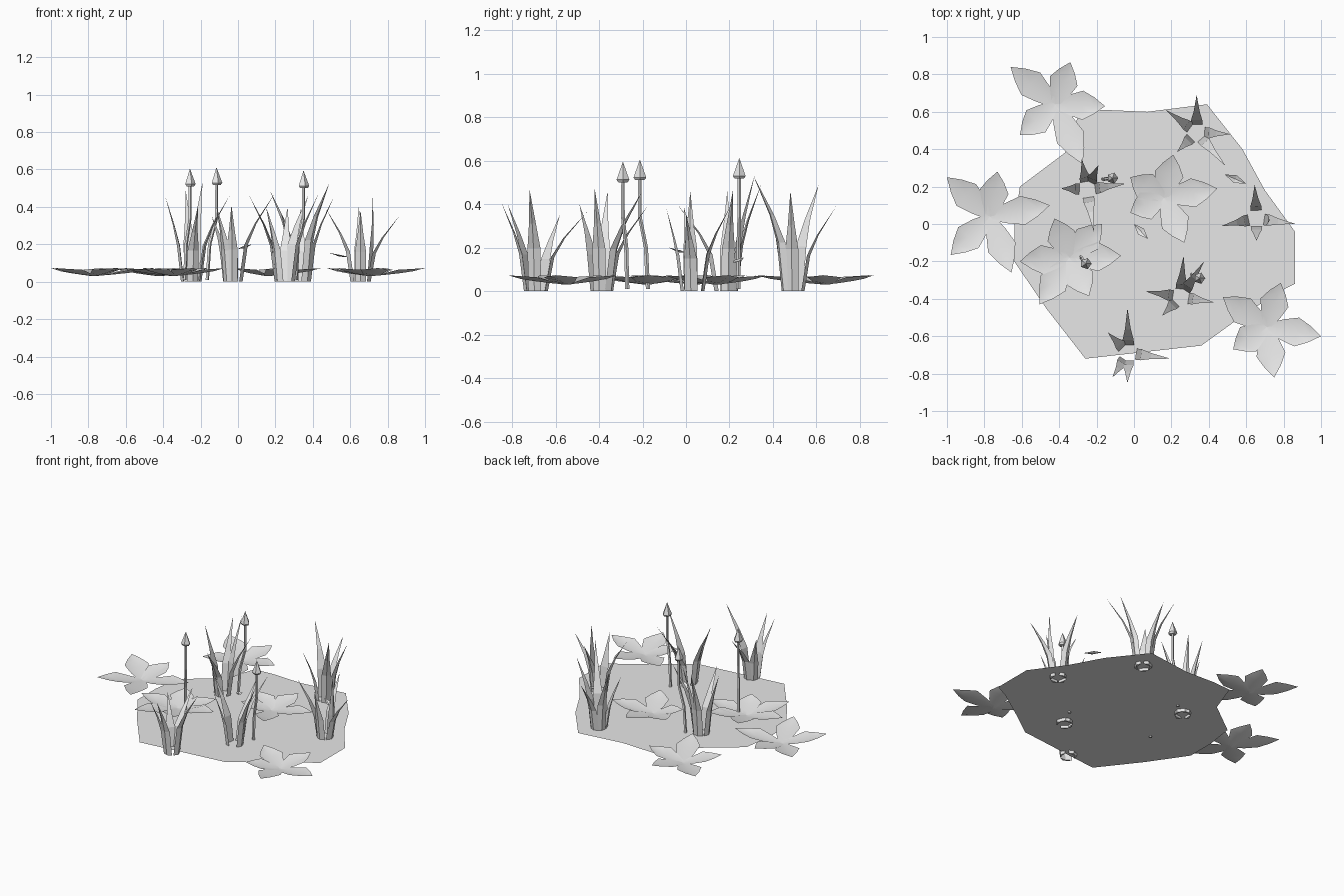
import bpy, math
from mathutils import Vector

if "Cube" in bpy.data.objects:
    bpy.data.objects.remove(bpy.data.objects["Cube"])

grey = bpy.data.materials.new("pale_grey")
grey.diffuse_color = (0.8, 0.8, 0.8, 1)
grey.use_nodes = True
grey.node_tree.nodes["Principled BSDF"].inputs["Base Color"].default_value = grey.diffuse_color


def make(name, verts, faces, smooth=False):
    me = bpy.data.meshes.new(name)
    me.from_pydata([tuple(v) for v in verts], [], faces)
    me.materials.append(grey)
    me.validate()
    ob = bpy.data.objects.new(name, me)
    bpy.context.collection.objects.link(ob)
    if smooth:
        for p in me.polygons:
            p.use_smooth = True
    return ob


def loft(verts, faces, sections):
    """Bridge rings of points; a ring holding one point becomes an apex."""
    prev = None
    for ring in sections:
        cur = list(range(len(verts), len(verts) + len(ring)))
        verts += ring
        if prev:
            n = len(prev)
            for i in range(n):
                j = (i + 1) % n
                if len(cur) == 1:
                    faces.append((prev[i], prev[j], cur[0]))
                else:
                    faces.append((prev[i], prev[j], cur[j], cur[i]))
        else:
            faces.append(tuple(reversed(cur)))
        prev = cur


# Flat irregular water patch
outline = [(-0.29, 0.6), (-0.16, 0.61), (0.07, 0.60), (0.39, 0.64), (0.58, 0.40),
           (0.70, 0.18), (0.86, -0.04), (0.86, -0.32), (0.76, -0.37), (0.54, -0.52),
           (0.36, -0.65), (-0.26, -0.72), (-0.47, -0.45), (-0.64, -0.20),
           (-0.64, 0.0), (-0.61, 0.20), (-0.37, 0.38)]
outline.reverse()
make("water_patch", [(x, y, 0.02) for x, y in outline], [tuple(reversed(range(len(outline))))])


# Star-shaped floating leaves: folded petals that rise towards their tips
def floating_leaf(name, centre, tips):
    verts, faces = [], []
    c = Vector((*centre, 0.03))
    for tip in tips:
        t = Vector((*tip, 0.073))
        flat = Vector((t.x - c.x, t.y - c.y, 0))
        side = Vector((-flat.y, flat.x, 0)).normalized()
        rows = [(0.0, 0.02, 0.03, 0.03), (0.28, 0.055, 0.037, 0.045),
                (0.55, 0.078, 0.046, 0.064), (0.78, 0.045, 0.056, 0.068)]
        b = len(verts)
        for f, w, zm, ze in rows:
            p = c + flat * f
            for s in (1, 0, -1):
                q = p + side * w * s
                q.z = ze if s else zm
                verts.append(q)
        verts.append(t)
        for r in range(3):
            for k in range(2):
                i = b + r * 3 + k
                faces.append((i, i + 1, i + 4, i + 3))
        faces += [(b + 9, b + 10, b + 12), (b + 10, b + 11, b + 12)]
    make(name, verts, faces, True)


leaves = [
    ((-0.42, 0.64), [(-0.66, 0.84), (-0.34, 0.865), (-0.155, 0.63), (-0.275, 0.32), (-0.61, 0.475)]),
    ((-0.77, 0.04), [(-1.0, 0.25), (-0.73, 0.28), (-0.45, 0.10), (-0.655, -0.26), (-0.98, -0.165)]),
    ((-0.345, -0.18), [(-0.61, -0.20), (-0.425, 0.03), (-0.17, 0.0), (-0.07, -0.17),
                       (-0.24, -0.385), (-0.505, -0.43)]),
    ((0.16, 0.14), [(0.21, 0.37), (0.445, 0.19), (0.27, -0.10), (-0.02, 0.06), (-0.02, 0.25)]),
    ((0.71, -0.55), [(0.785, -0.315), (1.0, -0.6), (0.75, -0.82), (0.53, -0.67), (0.475, -0.39)]),
]
for i, (c, tips) in enumerate(leaves):
    floating_leaf(f"floating_leaf_{i + 1}", c, tips)


# Reed clumps: five tapered three-sided blades around a small open pentagon
def reed_clump(name, centre, tips):
    verts, faces = [], []
    c = Vector((*centre, 0))
    for x, y, z in tips:
        d = Vector((x, y, 0)) - c
        reach = d.length
        d.normalize()
        side = Vector((-d.y, d.x, 0))
        sections = []
        for r, h, w in ((0.04, 0.0, 0.03), (0.05 + reach * 0.08, z * 0.42, 0.03),
                        (0.04 + reach * 0.36, z * 0.66, 0.016)):
            p = c + d * r + Vector((0, 0, h))
            sections.append([p + side * w, p - side * w, p + d * w * 0.5])
        sections.append([Vector((x, y, z))])
        loft(verts, faces, sections)
    make(name, verts, faces)


clumps = [
    ((0.335, 0.49), [(0.17, 0.61, 0.49), (0.335, 0.69, 0.39), (0.515, 0.48, 0.46),
                     (0.49, 0.31, 0.53), (0.23, 0.385, 0.37)]),
    ((0.655, 0.03), [(0.645, 0.21, 0.40), (0.865, 0.0, 0.355), (0.655, -0.09, 0.38),
                     (0.47, -0.01, 0.39), (0.72, 0.02, 0.46)]),
    ((0.25, -0.39), [(0.265, -0.17, 0.40), (0.375, -0.2, 0.46), (0.06, -0.36, 0.46),
                     (0.15, -0.49, 0.40), (0.43, -0.42, 0.47)]),
    ((-0.03, -0.69), [(-0.035, -0.45, 0.37), (-0.14, -0.58, 0.35), (-0.115, -0.82, 0.40),
                      (-0.035, -0.85, 0.41), (0.195, -0.72, 0.47)]),
    ((-0.25, 0.185), [(-0.28, 0.345, 0.49), (-0.19, 0.315, 0.53), (-0.39, 0.19, 0.46),
                      (-0.215, -0.04, 0.40), (-0.045, 0.215, 0.46)]),
]
for i, (c, tips) in enumerate(clumps):
    reed_clump(f"reed_clump_{i + 1}", c, tips)


# Bent stems topped with five-sided pointed buds
def ring(x, y, z, r):
    return [Vector((x + r * math.cos(a * math.tau / 5), y + r * math.sin(a * math.tau / 5), z))
            for a in range(5)]


stems = [((-0.165, 0.24), (-0.115, 0.245), 0.612),
         ((-0.285, -0.175), (-0.257, -0.212), 0.605),
         ((0.31, -0.27), (0.35, -0.29), 0.595)]
for i, (b, t, top) in enumerate(stems):
    verts, faces = [], []
    m = [b[k] + (t[k] - b[k]) * 0.25 for k in (0, 1)]
    loft(verts, faces, [ring(*b, 0.01, 0.01), ring(*m, 0.2, 0.01),
                        ring(*t, 0.34, 0.009), ring(*t, top - 0.085, 0.008)])
    make(f"stem_{i + 1}", verts, faces)
    verts, faces = [], []
    loft(verts, faces, [ring(*t, top - 0.095, 0.022), ring(*t, top - 0.083, 0.031),
                        [Vector((*t, top))]])
    make(f"bud_{i + 1}", verts, faces)

# Small loose leaf blades
for i, (a, b, za, zb) in enumerate([((0.0, 0.0), (0.075, -0.08), 0.175, 0.20),
                                    ((0.485, 0.265), (0.60, 0.215), 0.155, 0.13)]):
    a, b = Vector((*a, za)), Vector((*b, zb))
    d = b - a
    s = Vector((-d.y, d.x, 0)).normalized() * 0.022
    m = a + d * 0.5
    make(f"loose_leaf_{i + 1}", [a, m - s, b, m + s, m - Vector((0, 0, 0.008))],
         [(0, 1, 4), (1, 2, 4), (2, 3, 4), (3, 0, 4)])
